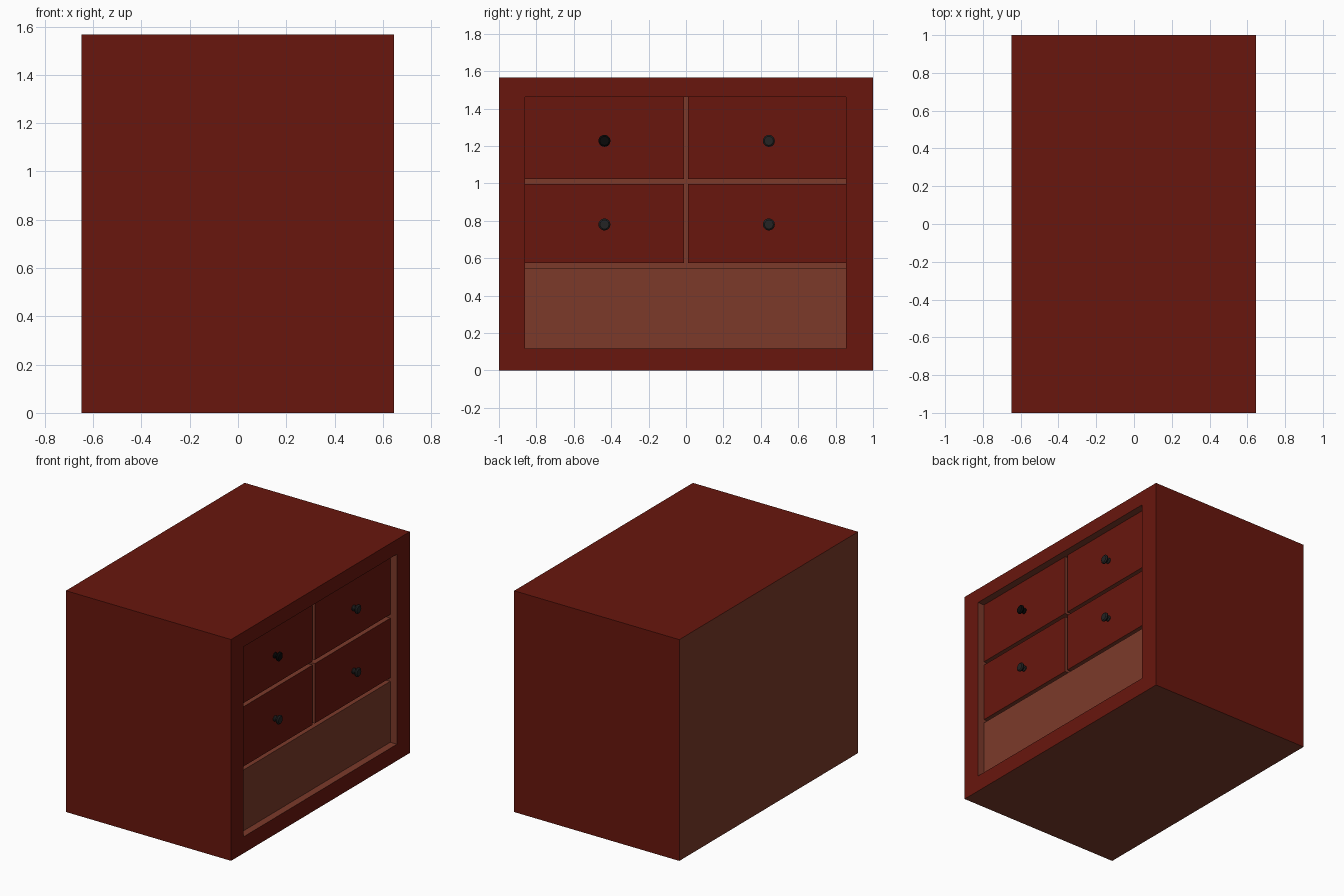
import bpy, bmesh
from math import pi, cos, sin

if "Cube" in bpy.data.objects:
    bpy.data.objects.remove(bpy.data.objects["Cube"])


def material(name, rgb):
    m = bpy.data.materials.new(name)
    m.diffuse_color = (*rgb, 1)
    m.use_nodes = True
    m.node_tree.nodes["Principled BSDF"].inputs["Base Color"].default_value = m.diffuse_color
    return m


RED = material("dark_red_wood", (0.14, 0.008, 0.004))
BROWN = material("brown_wood", (0.2, 0.042, 0.023))
IRON = material("dark_metal", (0.017, 0.017, 0.017))
BLACK = material("black_metal", (0.003, 0.003, 0.003))

X0, X1 = -0.648, 0.646             # back and front planes
Y0, Y1, Z0, Z1 = -0.86, 0.856, 0.117, 1.462   # front opening
FACE = X1 - 0.052                  # plane of the drawer fronts
CAVITY = FACE - 0.1                # back of the gaps between drawers


def finish(bm, name, mats):
    me = bpy.data.meshes.new(name)
    bm.to_mesh(me)
    bm.free()
    ob = bpy.data.objects.new(name, me)
    bpy.context.collection.objects.link(ob)
    for m in mats:
        me.materials.append(m)
    return ob


def box(bm, lo, hi):
    made = bmesh.ops.create_cube(bm, size=1)["verts"]
    for v in made:
        for i in range(3):
            v.co[i] = lo[i] if v.co[i] < 0 else hi[i]
    bm.normal_update()


# Cabinet: red outside, brown back, underside and recess
bm = bmesh.new()
box(bm, (X0, -1, 0), (X1, 1, 1.567))
for f in bm.faces:
    f.material_index = 1 if f.normal.x < -0.5 or f.normal.z < -0.5 else 0
front = next(f for f in bm.faces if f.normal.x > 0.5)
bmesh.ops.inset_region(bm, faces=[front], thickness=0.1)
for v in front.verts:
    v.co.y = Y0 if v.co.y < 0 else Y1
    v.co.z = Z0 if v.co.z < 0.7 else Z1
new = bmesh.ops.extrude_discrete_faces(bm, faces=[front])["faces"][0]
for v in new.verts:
    v.co.x = CAVITY
new.material_index = 1
for e in new.edges:
    for f in e.link_faces:
        f.material_index = 1
bmesh.ops.recalc_face_normals(bm, faces=bm.faces)
finish(bm, "cabinet_body", [RED, BROWN])

# Plain panel below the drawers
bm = bmesh.new()
box(bm, (CAVITY, Y0, Z0), (FACE, Y1, 0.548))
finish(bm, "lower_panel", [BROWN])


def drawer(name, y, z):
    bm = bmesh.new()
    box(bm, (CAVITY, y[0], z[0]), (FACE, y[1], z[1]))
    for f in bm.faces:
        f.material_index = 0 if f.normal.x > 0.5 else 1
    finish(bm, name, [RED, BROWN])


def knob(name, y, z, mat, n=20):
    # Profile turned about the x axis: (distance from drawer, radius)
    profile = [(-0.002, 0.02), (0.006, 0.02), (0.013, 0.013), (0.022, 0.014),
               (0.03, 0.031), (0.038, 0.032), (0.045, 0.024)]
    bm = bmesh.new()
    rings = [[bm.verts.new((FACE + d, y + r * cos(2 * pi * k / n), z + r * sin(2 * pi * k / n)))
              for k in range(n)] for d, r in profile]
    for a, b in zip(rings, rings[1:]):
        for k in range(n):
            bm.faces.new((a[k], a[(k + 1) % n], b[(k + 1) % n], b[k]))
    bm.faces.new(rings[0])
    bm.faces.new(rings[-1])
    bmesh.ops.recalc_face_normals(bm, faces=bm.faces)
    ob = finish(bm, name, [mat])
    bpy.ops.object.select_all(action='DESELECT')
    ob.select_set(True)
    bpy.context.view_layer.objects.active = ob
    bpy.ops.object.shade_smooth_by_angle(angle=0.6)


# Four drawers with knobs
rows = [("upper", (1.022, Z1), 1.227), ("lower", (0.573, 0.996), 0.78)]
columns = [("left", (Y0, -0.012), -0.436), ("right", (0.011, Y1), 0.443)]
for row, zs, kz in rows:
    for col, ys, ky in columns:
        drawer(f"{row}_{col}_drawer", ys, zs)
        knob(f"{row}_{col}_knob", ky, kz, BLACK if (row, col) == ("upper", "left") else IRON)
